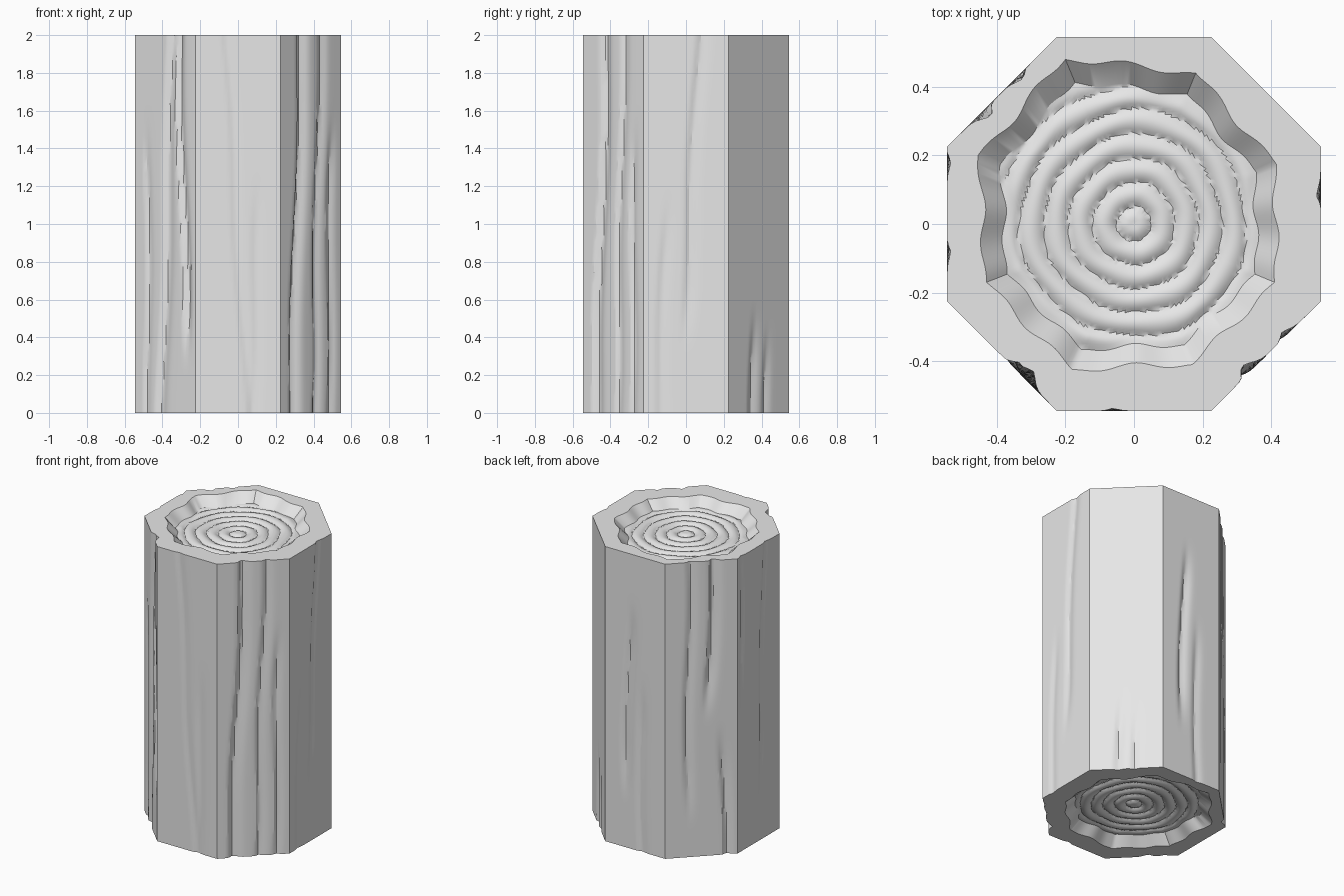
import bpy, bmesh, math, random
from mathutils import Vector

cube = bpy.data.objects.get("Cube")
if cube:
    bpy.data.objects.remove(cube)

random.seed(4)
SEG = 28            # columns on each of the eight sides
ROWS = 44           # rows up the bark
FLOOR = 44          # rings across each end grain
HEIGHT = 2.0
DEPTH = 0.06        # recess depth at each end
RING = 0.07         # spacing of the growth rings

A, B = 0.225, 0.545
OUTLINE = [(-A, -B), (A, -B), (B, -A), (B, A), (A, B), (-A, B), (-B, A), (-B, -A)]
RECESS = [(-.18, -.425), (.17, -.41), (.41, -.17), (.415, .175),
          (.18, .44), (-.2, .48), (-.455, .2), (-.43, -.17)]

# Bark grooves: side, position at bottom, position at top, start z, end z, width, depth
GROOVES = [
    (0, .62, .35, -1, 3, .06, .007), (0, .66, .8, -1, 1.3, .07, .006),
    (1, .2, .36, -1, 3, .09, .028), (1, .55, .66, -1, 3, .07, .016),
    (1, .8, .85, -1, 1.6, .06, .014),
    (2, .18, .35, -1, 1.2, .07, .008), (2, .42, .66, .3, 3, .08, .012),
    (3, .4, .45, -1, .6, .07, .014), (3, .62, .7, -1, .5, .06, .012),
    (4, .3, .42, .3, 1.7, .08, .018), (4, .6, .55, -1, 1.2, .07, .01),
    (5, .5, .66, .9, 3, .08, .026), (5, .3, .33, .2, 3, .07, .015),
    (5, .83, .7, -1, .9, .07, .02),
    (6, .1, .08, .8, 3, .07, .012), (6, .5, .65, .2, 3, .07, .01),
    (7, .42, .6, -1, 3, .1, .022), (7, .88, .7, .2, 3, .08, .026),
    (7, .2, .2, -1, 1.6, .06, .012),
]
WAVES = [random.uniform(0, 6) for g in GROOVES]


def smooth(t):
    t = max(0.0, min(1.0, t))
    return t * t * (3 - 2 * t)


def loop_points(corners):
    """Even points round a polygon as (point, side, fraction)."""
    out = []
    for side in range(8):
        a, b = Vector(corners[side]), Vector(corners[(side + 1) % 8])
        out += [(a.lerp(b, k / SEG), side, k / SEG) for k in range(SEG)]
    return out


def bark_dent(side, u, z):
    total = 0.0
    for (s, low, high, z0, z1, width, depth), wave in zip(GROOVES, WAVES):
        if s != side:
            continue
        centre = low + (high - low) * z / HEIGHT + 0.025 * math.sin(4 * z + wave)
        d = u - centre
        w = width if d > 0 else width * 0.45
        fade = smooth((z - z0) / 0.4) * smooth((z1 - z) / 0.4)
        total += depth * fade * math.exp(-(d / w) ** 2)
    return total * smooth(8 * u) * smooth(8 * (1 - u))


def bark_ring(z):
    ring = []
    for p, side, u in loop_points(OUTLINE):
        angle = math.radians(-90 + 45 * side)
        inward = Vector((math.cos(angle), math.sin(angle))) * bark_dent(side, u, z)
        ring.append((p.x - inward.x, p.y - inward.y, z))
    return ring


def recess_ring(scale, z, wobble):
    ring = []
    for p, side, u in loop_points(RECESS):
        bump = wobble * math.sin(math.pi * u) * math.sin(9 * u + 2.3 * side)
        q = p * scale * (1 + bump)
        ring.append((q.x, q.y, z))
    return ring


def grain_ring(t):
    """One ring of the end grain, as (x, y, depth below the rim)."""
    ring = []
    for x, y, z in recess_ring(0.86, 0, 0.03):
        x, y = x * t, y * t
        r, a = math.hypot(x, y), math.atan2(y, x)
        rr = r + r * (0.018 * math.sin(3 * a + 1) + 0.012 * math.sin(7 * a + 20 * r))
        ripple = abs(math.cos(math.pi * (rr - 0.015) / RING)) ** 0.8
        ring.append((x, y, DEPTH + 0.007 - 0.016 * ripple * (1 - 0.4 * smooth(8 * t - 7))))
    return ring


def end_rings():
    """Rings from the centre of an end out to its rim."""
    rings = [grain_ring(k / FLOOR) for k in range(1, FLOOR + 1)]
    rings.append(recess_ring(1.0, 0, 0.03))
    return rings


# All rings in order: bottom centre, up the bark, to the top centre
rings = end_rings()
rings += [bark_ring(HEIGHT * k / ROWS) for k in range(ROWS + 1)]
rings += [[(x, y, HEIGHT - d) for x, y, d in ring] for ring in reversed(end_rings())]

bm = bmesh.new()
loops = [[bm.verts.new(p) for p in ring] for ring in rings]
count = 8 * SEG
for lower, upper in zip(loops, loops[1:]):
    for i in range(count):
        j = (i + 1) % count
        bm.faces.new((lower[i], lower[j], upper[j], upper[i]))
for loop, z in ((loops[0], DEPTH - 0.008), (loops[-1], HEIGHT - DEPTH + 0.008)):
    centre = bm.verts.new((0, 0, z))
    for i in range(count):
        bm.faces.new((loop[i], loop[(i + 1) % count], centre))
bmesh.ops.recalc_face_normals(bm, faces=bm.faces)

mesh = bpy.data.meshes.new("log")
bm.to_mesh(mesh)
bm.free()
log = bpy.data.objects.new("log", mesh)
bpy.context.collection.objects.link(log)

# Single plain grey
grey = bpy.data.materials.new("light_grey")
grey.use_nodes = True
colour = (0.8, 0.8, 0.8, 1)
grey.diffuse_color = colour
grey.node_tree.nodes["Principled BSDF"].inputs["Base Color"].default_value = colour
mesh.materials.append(grey)

bpy.ops.object.select_all(action='DESELECT')
log.select_set(True)
bpy.context.view_layer.objects.active = log
bpy.ops.object.shade_smooth_by_angle(angle=math.radians(30))
